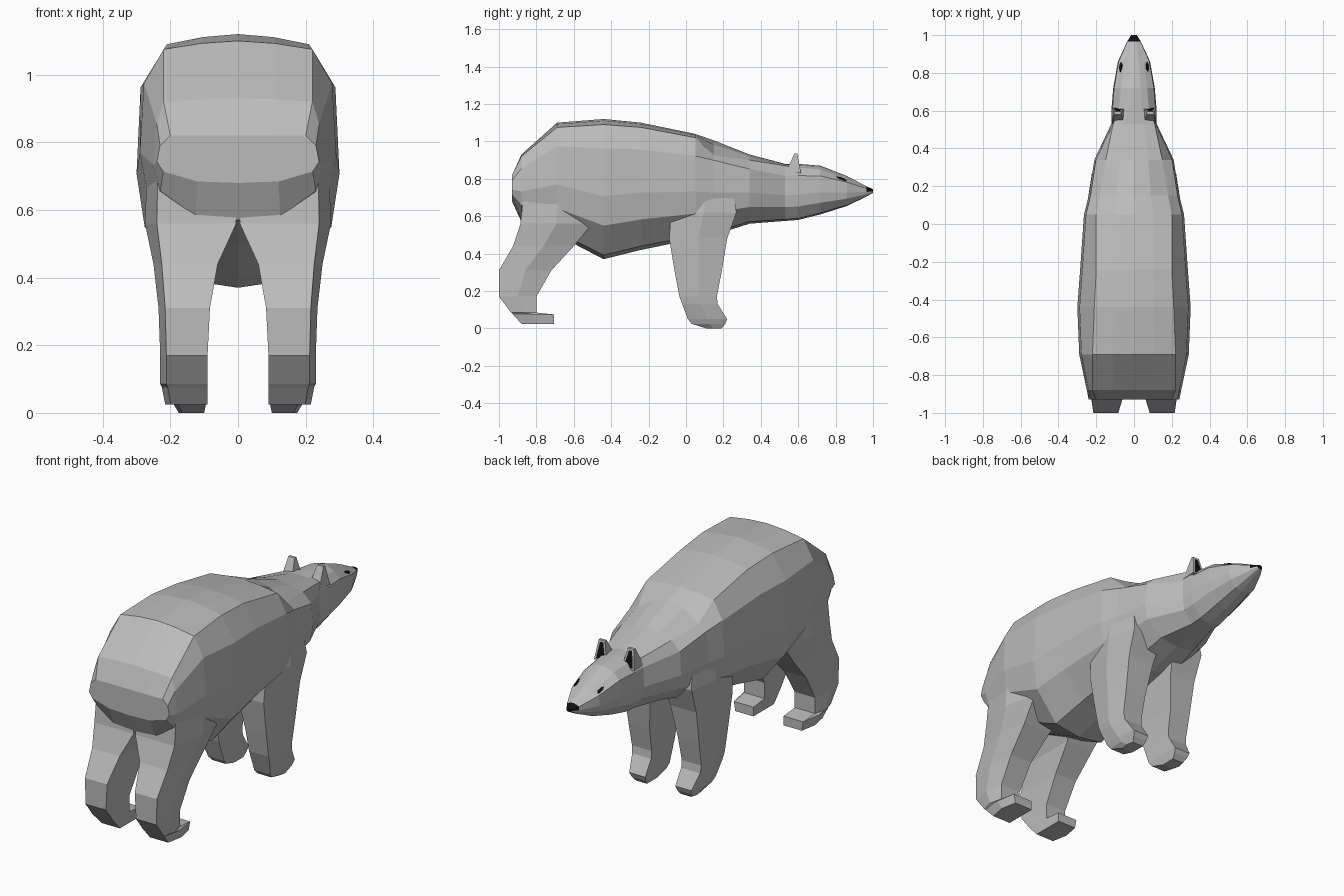
import bpy
import bmesh
from mathutils import Vector
from mathutils.bvhtree import BVHTree

cube = bpy.data.objects.get("Cube")
if cube:
    bpy.data.objects.remove(cube)


def make_material(name, value):
    mat = bpy.data.materials.new(name)
    mat.use_nodes = True
    colour = (value, value, value, 1)
    mat.diffuse_color = colour
    mat.node_tree.nodes["Principled BSDF"].inputs["Base Color"].default_value = colour
    return mat


materials = [make_material("grey fur", 0.5), make_material("black", 0.005)]


def finish(bm, name):
    bmesh.ops.recalc_face_normals(bm, faces=bm.faces)
    mesh = bpy.data.meshes.new(name)
    bm.to_mesh(mesh)
    bm.free()
    for mat in materials:
        mesh.materials.append(mat)
    obj = bpy.data.objects.new(name, mesh)
    bpy.context.collection.objects.link(obj)
    return obj


def loft(rings):
    """Skin a closed surface over rings of equal point count."""
    bm = bmesh.new()
    loops = [[bm.verts.new(p) for p in ring] for ring in rings]
    for a, b in zip(loops, loops[1:]):
        for i in range(len(a)):
            j = (i + 1) % len(a)
            bm.faces.new((a[i], a[j], b[j], b[i]))
    bm.faces.new(loops[0])
    bm.faces.new(loops[-1])
    return bm


def body_ring(y, top, bottom, w, wt, drop):
    h = top - bottom
    half = [(wt * .5, top - drop * .3), (wt, top - drop),
            (w * .96, bottom + h * .79), (w, bottom + h * .45),
            (w * .92, bottom + h * .24), (w * .5, bottom + h * .03)]
    right = [(0, top)] + half + [(0, bottom)]
    points = right + [(-x, z) for x, z in reversed(half)]
    return [(x, y, z) for x, z in points]


# Body, neck and head: y, top, bottom, half width, back half width, back drop
sections = [
    (-.93, .82, .68, .24, .20, 0),
    (-.88, .93, .57, .25, .22, .01),
    (-.69, 1.10, .50, .29, .22, .025),
    (-.44, 1.12, .37, .30, .21, .03),
    (-.24, 1.10, .42, .285, .20, .025),
    (.05, 1.04, .48, .265, .20, .02),
    (.15, 1.005, .50, .24, .18, .08),
    (.34, .93, .56, .21, .15, .03),
    (.53, .88, .575, .12, .11, .01),
    (.60, .88, .58, .12, .08, .02),
    (.72, .87, .61, .11, .07, .02),
    (.86, .815, .655, .085, .05, .02),
    (.965, .76, .705, .037, .025, .006),
    (1.0, .745, .725, .015, .01, .002),
]
bm = loft([body_ring(*s) for s in sections])
# Nose tip
for face in bm.faces:
    c = face.calc_center_median()
    if c.y > .965 and c.z > .73:
        face.material_index = 1
bm.normal_update()
surface = BVHTree.FromBMesh(bm)
finish(bm, "body")


def leg_ring(side, z, y0, y1, x0, x1):
    mid = (y0 + y1) / 2
    edge = x1 - (x1 - x0) * .13
    points = [(x0, y0), (edge, y0), (x1, mid), (edge, y1), (x0, y1), (x0, mid)]
    return [(side * x, y, z) for x, y in points]


# Legs: z, rear y, front y, inner x, outer x
hind = [
    (.70, -.87, -.50, .02, .27),
    (.56, -.885, -.50, .005, .275),
    (.44, -.925, -.60, .06, .25),
    (.31, -1.0, -.72, .083, .235),
    (.17, -1.0, -.80, .09, .23),
    (.085, -.935, -.80, .09, .23),
    (.075, -.925, -.705, .09, .225),
    (.025, -.88, -.705, .09, .215),
]
fore = [
    (.75, -.03, .25, .05, .235),
    (.62, -.08, .27, .04, .25),
    (.48, -.09, .22, .06, .24),
    (.30, -.06, .19, .085, .23),
    (.17, -.035, .165, .09, .225),
    (.13, -.02, .17, .09, .22),
    (.05, .01, .22, .09, .20),
    (.025, .03, .21, .095, .19),
    (0, .11, .19, .10, .175),
]

for label, side in (("left", 1), ("right", -1)):
    finish(loft([leg_ring(side, *s) for s in hind]), "hind_leg_" + label)
    finish(loft([leg_ring(side, *s) for s in fore]), "front_leg_" + label)

    # Ear, with a dark inset on its forward face
    base = [(.05, .53), (.115, .53), (.12, .615), (.045, .615)]
    tip = [(.068, .58), (.105, .58), (.105, .595), (.068, .595)]
    bm = loft([[(side * x, y, .83) for x, y in base],
               [(side * x, y, .935) for x, y in tip]])
    bmesh.ops.recalc_face_normals(bm, faces=bm.faces)
    front = max(bm.faces, key=lambda f: f.normal.y)
    bmesh.ops.inset_individual(bm, faces=[front], thickness=.014)
    front.material_index = 1
    finish(bm, "ear_" + label)

    # Eye: a thin almond plate lying on the side of the face
    spot, normal, _, _ = surface.find_nearest(Vector((side * .075, .835, .808)))
    if normal.x * side < 0:
        normal = -normal
    along = Vector((0, 1, -.25))
    along = (along - normal * along.dot(normal)).normalized()
    up = normal.cross(along)
    outline = [(-.028, 0), (-.012, .008), (.012, .008), (.028, 0), (.012, -.008), (-.012, -.008)]
    bm = loft([[spot + along * u + up * v + normal * lift for u, v in outline]
               for lift in (-.003, .004)])
    for face in bm.faces:
        face.material_index = 1
    finish(bm, "eye_" + label)
